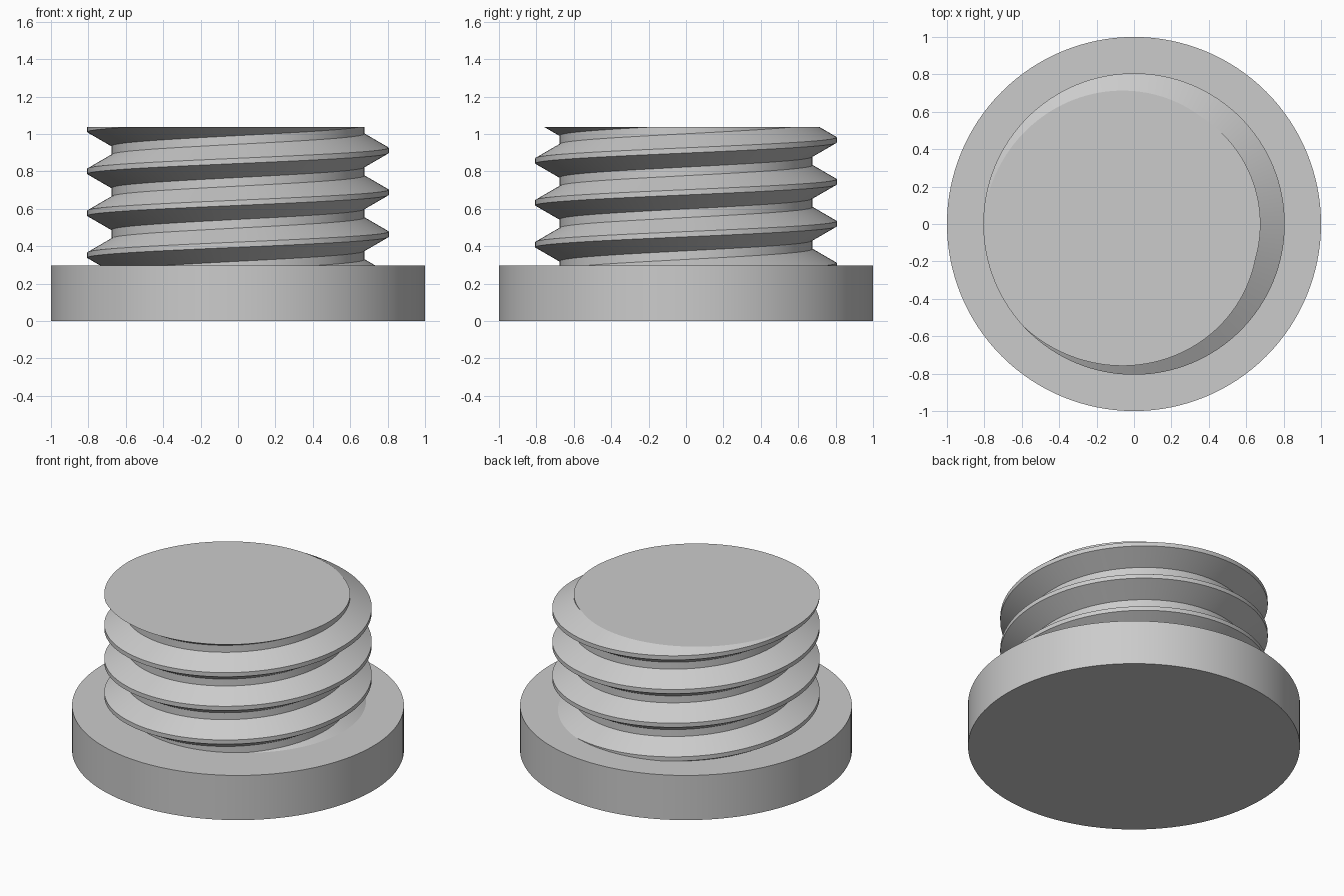
import bpy, bmesh, math

if "Cube" in bpy.data.objects:
    bpy.data.objects.remove(bpy.data.objects["Cube"])

SEGMENTS = 128
BASE_HEIGHT, TOP = 0.297, 1.037
PITCH = 0.224
ROOT, CREST = 0.676, 0.806
CREST_MID = 0.464          # crest height on the +x side
HALF_FLAT, FLANK = 0.014, 0.075

grey = bpy.data.materials.new("light_grey")
grey.use_nodes = True
colour = (0.6, 0.6, 0.6, 1)
grey.diffuse_color = colour
grey.node_tree.nodes["Principled BSDF"].inputs["Base Color"].default_value = colour


def finish(obj):
    obj.data.materials.clear()
    obj.data.materials.append(grey)
    bpy.ops.object.select_all(action="DESELECT")
    obj.select_set(True)
    bpy.context.view_layer.objects.active = obj
    bpy.ops.object.shade_smooth_by_angle(angle=math.radians(20))


# Round base disc
bpy.ops.mesh.primitive_cylinder_add(vertices=SEGMENTS, radius=1, depth=BASE_HEIGHT,
                                    location=(0, 0, BASE_HEIGHT / 2))
base = bpy.context.object
base.name = "base_disc"
finish(base)

# Right-handed thread: trapezoid profile swept along a helix, one turn per pitch
profile = [(ROOT, -HALF_FLAT - FLANK), (CREST, -HALF_FLAT),
           (CREST, HALF_FLAT), (ROOT, HALF_FLAT + FLANK)]
ROWS = len(profile) * 7
bm = bmesh.new()
columns = []
for i in range(SEGMENTS):
    turn = i / SEGMENTS
    a = turn * math.tau
    column = []
    for k in range(ROWS):
        radius, offset = profile[k % 4]
        z = CREST_MID + PITCH * (k // 4 - 3 + turn) + offset
        column.append(bm.verts.new((radius * math.cos(a), radius * math.sin(a), z)))
    columns.append(column)

# The last column joins the first one a full pitch higher
for i in range(SEGMENTS):
    here = columns[i]
    after = columns[i + 1] if i + 1 < SEGMENTS else columns[0][4:]
    for k in range(len(after) - 1):
        bm.faces.new((here[k], after[k], after[k + 1], here[k + 1]))

# Trim flat at the top and just inside the base, and cap both ends
for height, direction in ((TOP, 1), (BASE_HEIGHT - 0.1, -1)):
    cut = bmesh.ops.bisect_plane(bm, geom=bm.verts[:] + bm.edges[:] + bm.faces[:],
                                 plane_co=(0, 0, height), plane_no=(0, 0, direction),
                                 clear_outer=True)
    rim = [e for e in cut["geom_cut"] if isinstance(e, bmesh.types.BMEdge)]
    bmesh.ops.contextual_create(bm, geom=rim)
bmesh.ops.recalc_face_normals(bm, faces=bm.faces[:])

mesh = bpy.data.meshes.new("threaded_stem")
bm.to_mesh(mesh)
bm.free()
stem = bpy.data.objects.new("threaded_stem", mesh)
bpy.context.collection.objects.link(stem)
finish(stem)
